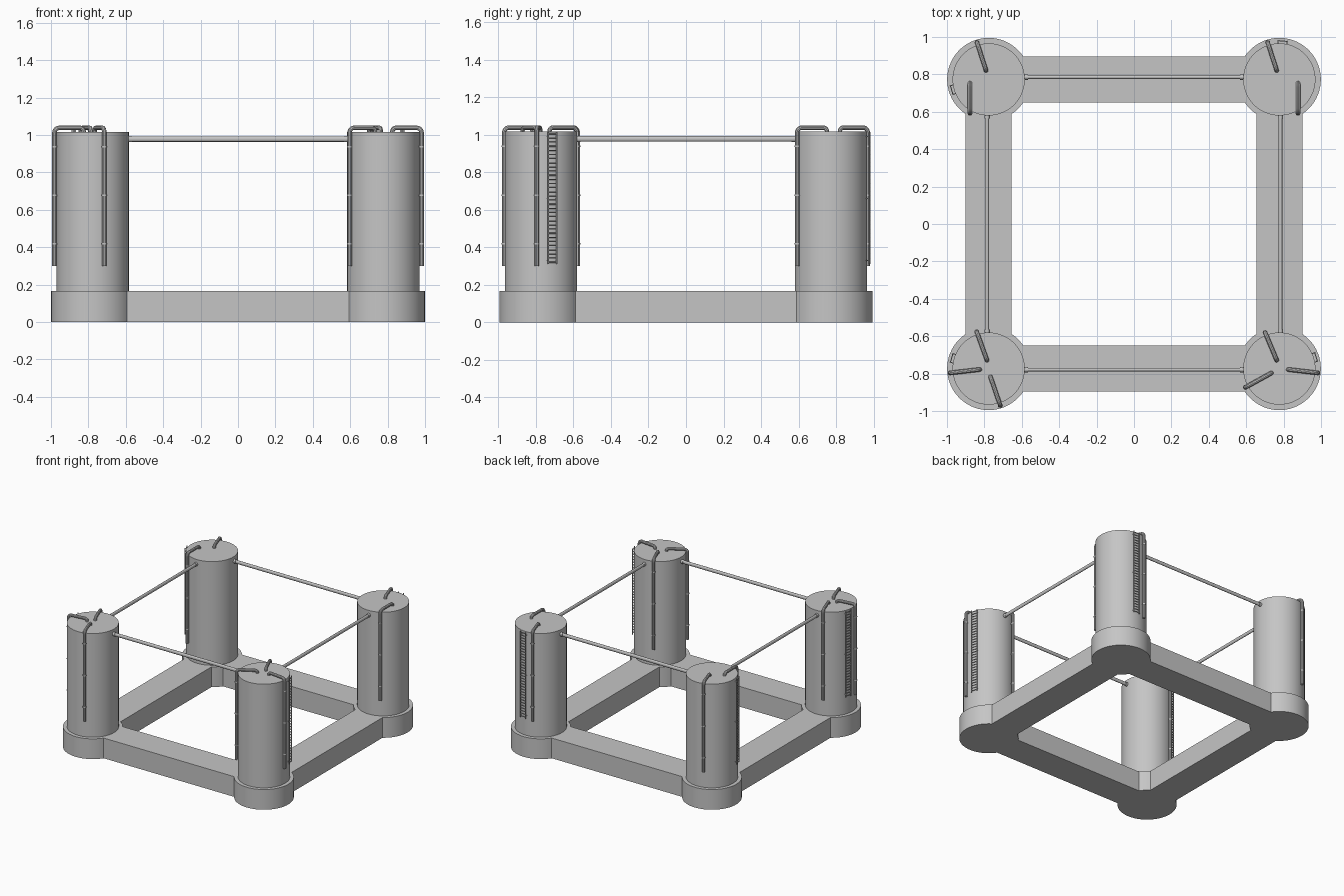
import bpy, bmesh, math
from mathutils import Vector, Matrix

cube = bpy.data.objects.get("Cube")
if cube:
    bpy.data.objects.remove(cube, do_unlink=True)

CX, CY = 0.777, 0.773          # column centres
COL_R, COL_TOP = 0.193, 1.017
NODE_R, HALF_W, BASE_H = 0.222, 0.123, 0.166
PIPE_R, PIPE_Z, PIPE_TOP = 0.012, 0.30, 1.038

grey = bpy.data.materials.new("plain_grey")
grey.use_nodes = True
grey.diffuse_color = (0.56, 0.56, 0.56, 1)
grey.node_tree.nodes["Principled BSDF"].inputs["Base Color"].default_value = (0.56, 0.56, 0.56, 1)


def add_bmesh(name, bm):
    """Finish a bmesh as a smooth-shaded object with sharp edges kept."""
    bmesh.ops.recalc_face_normals(bm, faces=bm.faces)
    mesh = bpy.data.meshes.new(name)
    bm.to_mesh(mesh)
    bm.free()
    mesh.materials.append(grey)
    for p in mesh.polygons:
        p.use_smooth = True
    mesh.set_sharp_from_angle(angle=math.radians(35))
    ob = bpy.data.objects.new(name, mesh)
    bpy.context.scene.collection.objects.link(ob)
    return ob


def from_curve(name, curve):
    """Turn a curve into a mesh object."""
    tmp = bpy.data.objects.new("tmp", curve)
    bpy.context.scene.collection.objects.link(tmp)
    dg = bpy.context.evaluated_depsgraph_get()
    mesh = bpy.data.meshes.new_from_object(tmp.evaluated_get(dg))
    bpy.data.objects.remove(tmp, do_unlink=True)
    bm = bmesh.new()
    bm.from_mesh(mesh)
    bpy.data.meshes.remove(mesh)
    bmesh.ops.remove_doubles(bm, verts=bm.verts, dist=0.0001)
    for f in bm.faces:
        f.material_index = 0
    return add_bmesh(name, bm)


def add_spline(curve, pts, cyclic=False):
    sp = curve.splines.new('POLY')
    sp.points.add(len(pts) - 1)
    for p, co in zip(sp.points, pts):
        p.co = (*co, 1)
    sp.use_cyclic_u = cyclic


def cylinder(bm, a, b, r, sides=12, squash=1.0):
    """Cylinder from a to b; squash narrows it sideways."""
    a, b = Vector(a), Vector(b)
    d = b - a
    up = Vector((0, 0, 1)) if abs(d.normalized().z) < 0.9 else Vector((0, 1, 0))
    side = d.normalized().cross(up).normalized()
    up = side.cross(d.normalized())
    rot = Matrix((side, up, -d.normalized())).transposed().to_4x4()
    m = Matrix.Translation((a + b) / 2) @ rot @ Matrix.Diagonal((squash, 1, 1, 1))
    bmesh.ops.create_cone(bm, cap_ends=True, segments=sides, radius1=r, radius2=r,
                          depth=d.length, matrix=m)


def polar(angle, r):
    return Vector((math.cos(angle), math.sin(angle), 0)) * r


# Base: ring of pontoons with round corner nodes, as one outline with a hole
def ring(start, end, steps):
    pts = []
    for q, (sx, sy) in enumerate(((1, 1), (-1, 1), (-1, -1), (1, -1))):
        c = Vector((sx * CX, sy * CY, 0))
        for i in range(steps + 1):
            a = start + (end - start) * i / steps + q * math.pi / 2
            pts.append(c + polar(a, NODE_R))
    return pts


spread = math.acos(HALF_W / NODE_R)
tilt = math.asin(HALF_W / NODE_R)
base = bpy.data.curves.new("base", 'CURVE')
base.dimensions = '2D'
base.fill_mode = 'BOTH'
base.extrude = BASE_H / 2
add_spline(base, ring(-spread, math.pi / 2 + spread, 40), True)
add_spline(base, ring(1.5 * math.pi - tilt, math.pi + tilt, 5), True)
from_curve("pontoon_base", base).location.z = BASE_H / 2

# Crossbeams between the column tops, with an end collar at each column
beam_z, reach = 0.978, COL_R - 0.005
corners = [Vector((x, y, beam_z)) for x, y in ((-CX, -CY), (CX, -CY), (CX, CY), (-CX, CY))]
for i, name in enumerate(("front", "left", "back", "right")):
    a, b = corners[i], corners[(i + 1) % 4]
    d = (b - a).normalized()
    off = Vector((0.006, 0.012, 0)) if name in ("back", "left") else Vector((-0.008, -0.006, 0))
    off -= d * off.dot(d)
    a, b = a + d * reach + off, b - d * reach + off
    bm = bmesh.new()
    cylinder(bm, a, b, 0.0145, 16, 0.7)
    cylinder(bm, a, a + d * 0.022, 0.0165, 16, 0.85)
    cylinder(bm, b - d * 0.022, b, 0.0165, 16, 0.85)
    add_bmesh(name + "_crossbeam", bm)


def add_pipe(name, centre, angle, inner):
    """Pipe up the column side, bent over the rim and down into the top."""
    out = centre + polar(math.radians(angle), 0.206)
    end = centre + Vector((*inner, 0))
    d = (end - out).normalized()
    pts = [out + Vector((0, 0, PIPE_Z))]
    for corner, r, rising in ((out, 0.026, True), (end, 0.02, False)):
        for i in range(7):
            t = math.pi / 2 * i / 6
            if rising:
                h, v = r * (1 - math.cos(t)), r * math.sin(t)
            else:
                h, v = -r * (1 - math.sin(t)), r * math.cos(t)
            pts.append(corner + d * h + Vector((0, 0, PIPE_TOP - r + v)))
    pts.append(end + Vector((0, 0, COL_TOP - 0.01)))
    cu = bpy.data.curves.new(name, 'CURVE')
    cu.dimensions = '3D'
    cu.bevel_depth = PIPE_R
    cu.bevel_resolution = 3
    cu.use_fill_caps = True
    add_spline(cu, pts)
    from_curve(name, cu)
    # Clamps holding the pipe to the column
    bm = bmesh.new()
    wall = centre + polar(math.radians(angle), COL_R - 0.005)
    half = Vector((0, 0, 0.004))
    for z in (0.418, 0.677, 0.938):
        up = Vector((0, 0, z))
        cylinder(bm, out + up - half, out + up + half, 0.0135)
        cylinder(bm, wall + up, out + up, 0.005, 8)
    add_bmesh(name + "_clamps", bm)


def add_ladder(name, centre, angle):
    """Two rails with rungs and short stays to the column wall."""
    a = math.radians(angle)
    mid = centre + polar(a, 0.206)
    side = polar(a + math.pi / 2, 0.024)
    bm = bmesh.new()
    bottom, top = 0.31, 1.015
    for s in (-1, 1):
        rail = mid + side * s
        cylinder(bm, rail + Vector((0, 0, bottom)), rail + Vector((0, 0, top)), 0.004, 8)
        for z in (0.33, 0.66, 0.99):
            up = Vector((0, 0, z))
            cylinder(bm, rail + up, rail - polar(a, 0.018) + up, 0.003, 6)
    rungs = 32
    for i in range(rungs):
        up = Vector((0, 0, bottom + 0.01 + (top - bottom - 0.02) * i / (rungs - 1)))
        cylinder(bm, mid - side + up, mid + side + up, 0.003, 6)
    add_bmesh(name, bm)


# Columns with their pipes (angle round the column, inner end) and ladder angle
layout = {
    "back_right": (-1, 1, [(107.5, (-0.014, 0.048)), (-119, (-0.1, -0.021))], 196),
    "back_left": (1, 1, [(107.5, (-0.014, 0.048)), (-61, (0.1, -0.021))], 85),
    "front_right": (-1, -1, [(108, (-0.009, 0.045)), (186.5, (-0.048, -0.005)),
                             (-72.5, (0.01, -0.045))], 164),
    "front_left": (1, -1, [(111.5, (-0.014, 0.045)), (209, (-0.043, -0.024)),
                           (-6.5, (0.048, -0.005))], 17.5),
}
for name, (sx, sy, pipes, ladder) in layout.items():
    centre = Vector((sx * CX, sy * CY, 0))
    bm = bmesh.new()
    cylinder(bm, centre + Vector((0, 0, BASE_H - 0.01)), centre + Vector((0, 0, COL_TOP)), COL_R, 72)
    add_bmesh(name + "_column", bm)
    for i, (angle, inner) in enumerate(pipes):
        add_pipe(f"{name}_pipe_{i + 1}", centre, angle, inner)
    add_ladder(name + "_ladder", centre, ladder)
